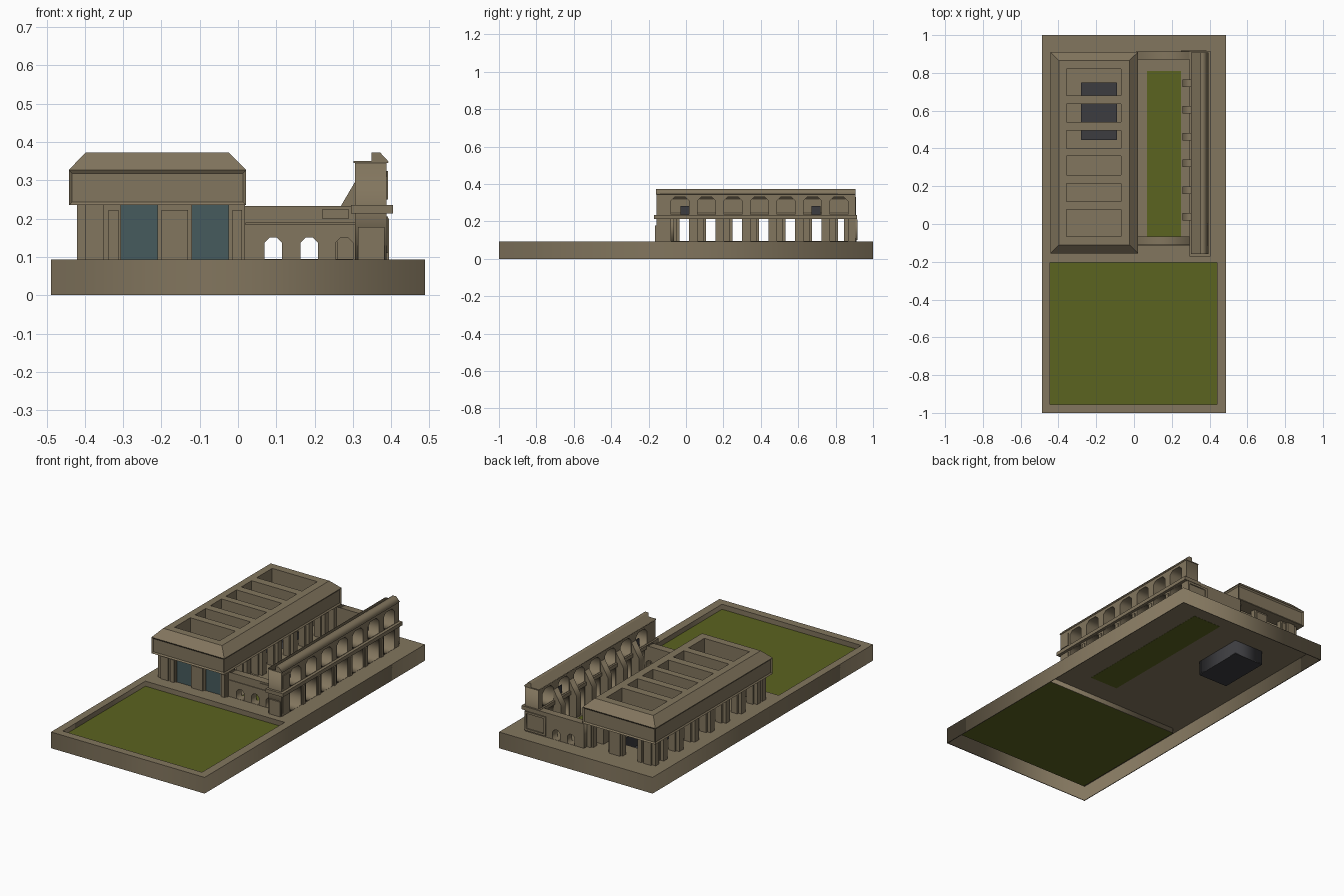
import bpy, bmesh
from mathutils import Vector

if "Cube" in bpy.data.objects:
    bpy.data.objects.remove(bpy.data.objects["Cube"])

def material(name, rgb):
    m = bpy.data.materials.new(name)
    m.diffuse_color = (*rgb, 1)
    m.use_nodes = True
    m.node_tree.nodes["Principled BSDF"].inputs["Base Color"].default_value = m.diffuse_color
    return m

STONE = material("tan stone", (0.225, 0.180, 0.112))
GRASS = material("green grass", (0.105, 0.125, 0.014))
GLASS = material("teal glass", (0.062, 0.105, 0.110))
DARK = material("dark grey", (0.045, 0.045, 0.050))
F = 0.093  # floor height

def finish(name, bm, mat):
    bmesh.ops.remove_doubles(bm, verts=bm.verts, dist=1e-5)
    bmesh.ops.recalc_face_normals(bm, faces=bm.faces)
    me = bpy.data.meshes.new(name)
    bm.to_mesh(me)
    bm.free()
    me.materials.clear()
    me.materials.append(mat)
    ob = bpy.data.objects.new(name, me)
    bpy.context.collection.objects.link(ob)
    return ob

def add_box(bm, x0, x1, y0, y1, z0, z1):
    r = bmesh.ops.create_cube(bm, size=1)
    for v in r["verts"]:
        v.co = Vector(((x0 + x1) / 2 + v.co.x * (x1 - x0),
                       (y0 + y1) / 2 + v.co.y * (y1 - y0),
                       (z0 + z1) / 2 + v.co.z * (z1 - z0)))

def boxes(name, items, mat=STONE):
    bm = bmesh.new()
    for b in items:
        add_box(bm, *b)
    return finish(name, bm, mat)

def panel(name, loops, plane, lo, hi, mat=STONE):
    """Flat sheet with holes: first loop is the outline, the rest are holes."""
    cu = bpy.data.curves.new(name, 'CURVE')
    cu.dimensions, cu.fill_mode, cu.extrude = '2D', 'BOTH', (hi - lo) / 2
    for lp in loops:
        s = cu.splines.new('POLY')
        s.points.add(len(lp) - 1)
        for p, (u, v) in zip(s.points, lp):
            p.co = (u, v, 0, 1)
        s.use_cyclic_u = True
    tmp = bpy.data.objects.new("tmp", cu)
    bpy.context.collection.objects.link(tmp)
    dg = bpy.context.evaluated_depsgraph_get()
    me = bpy.data.meshes.new_from_object(tmp.evaluated_get(dg))
    bm = bmesh.new()
    bm.from_mesh(me)
    bpy.data.objects.remove(tmp)
    bpy.data.meshes.remove(me)
    for v in bm.verts:
        a, b, c = v.co.x, v.co.y, v.co.z + (lo + hi) / 2
        v.co = {'xy': (a, b, c), 'xz': (a, c, b), 'yz': (c, a, b)}[plane]
    return finish(name, bm, mat)

def rect(u0, u1, v0, v1):
    return [(u0, v0), (u1, v0), (u1, v1), (u0, v1)]

def arch(u0, u1, v0, v1, c=0.014):
    return [(u0, v0), (u1, v0), (u1, v1 - c), (u1 - c, v1), (u0 + c, v1), (u0, v1 - c)]

# base: open underneath, with sunken lawn, courtyard grass and pit
outer = rect(-0.488, 0.488, -1, 1)
lawn = rect(-0.445, 0.44, -0.955, -0.205)
yard = rect(0.07, 0.25, -0.065, 0.81)
pit = rect(-0.28, -0.09, 0.445, 0.75)
panel("base_deck", [outer, lawn, yard, pit], 'xy', 0.087, F)
panel("base_skirt", [outer, rect(-0.484, 0.484, -0.996, 0.996)], 'xy', 0, 0.087)
panel("lawn_edge", [rect(-0.448, 0.443, -0.958, -0.202), lawn], 'xy', 0.058, 0.090)
boxes("front_lawn", [(-0.445, 0.44, -0.955, -0.205, 0.058, 0.064)], GRASS)
boxes("courtyard_grass", [(0.07, 0.25, -0.065, 0.81, 0.086, 0.092)], GRASS)
panel("pit_walls", [pit, rect(-0.277, -0.093, 0.448, 0.747)], 'xy', 0.008, 0.091, DARK)
boxes("pit_floor", [(-0.28, -0.09, 0.445, 0.75, 0.004, 0.009)], DARK)

# main hall roof: chamfered block with inset fascia, cut by six skylights
bm = bmesh.new()
rings = []
for x0, x1, y0, y1, z in [(-0.442, 0.021, -0.155, 0.91, 0.235),
                          (-0.442, 0.021, -0.155, 0.91, 0.327),
                          (-0.398, -0.025, -0.11, 0.865, 0.373)]:
    rings.append([bm.verts.new((x, y, z)) for x, y in rect(x0, x1, y0, y1)])
bm.faces.new(rings[0][::-1])
bm.faces.new(rings[2])
sides = []
for lo, hi in zip(rings, rings[1:]):
    for i in range(4):
        j = (i + 1) % 4
        f = bm.faces.new((lo[i], lo[j], hi[j], hi[i]))
        if lo is rings[0]:
            sides.append(f)
bm.normal_update()
bmesh.ops.inset_individual(bm, faces=sides, thickness=0.012, depth=-0.006)
roof = finish("hall_roof", bm, STONE)
lights = [(-0.066, 0.077), (0.12, 0.215), (0.26, 0.36), (0.40, 0.496), (0.54, 0.634), (0.68, 0.82)]
cutter = boxes("skylight_cutter", [(-0.357, -0.07, a, b, 0.2, 0.4) for a, b in lights])
cutter.hide_render = True
mod = roof.modifiers.new("skylights", 'BOOLEAN')
mod.operation, mod.object, mod.solver = 'DIFFERENCE', cutter, 'EXACT'
dg = bpy.context.evaluated_depsgraph_get()
cut = bpy.data.meshes.new_from_object(roof.evaluated_get(dg))
roof.modifiers.clear()
roof.data = cut
bpy.data.objects.remove(cutter)

# hall side piers, mirrored about the hall centre line
piers = []
for k in range(7):
    y = -0.065 + 0.1415 * k
    for x0, x1, w in [(-0.42, -0.40, 0.018), (-0.40, -0.36, 0.03)]:
        piers.append((x0, x1, y - w, y + w, F, 0.236))
        piers.append((-0.405 - x1, -0.405 - x0, y - w, y + w, F, 0.236))
boxes("hall_side_piers", piers)

# hall front and back walls with raised pilasters, and the front glass
for name, y0, y1, yp in [("front", -0.125, -0.095, -0.135), ("back", 0.845, 0.875, 0.885)]:
    items = [(-0.42, -0.305, y0, y1, F, 0.236), (-0.21, -0.12, y0, y1, F, 0.236),
             (-0.025, 0.018, y0, y1, F, 0.236)]
    for x0, x1, z in [(-0.398, -0.35, 0.235), (-0.338, -0.312, 0.222),
                      (-0.20, -0.13, 0.222), (-0.015, 0.01, 0.222)]:
        items.append((x0, x1, min(y0, yp), max(y1, yp), F, z))
    boxes("hall_" + name + "_wall", items)
boxes("hall_front_glass", [(-0.306, -0.209, -0.12, -0.10, F, 0.236),
                           (-0.121, -0.024, -0.12, -0.10, F, 0.236)], GLASS)

# entrance wall and back courtyard wall
doors = [arch(a, a + 0.046, F + 0.001, 0.151) for a in (0.069, 0.163, 0.254)]
panel("entrance_wall", [rect(0.01, 0.31, F - 0.002, 0.233)] + doors, 'xz', -0.11, -0.065)
panel("courtyard_back_wall", [rect(0.01, 0.385, F - 0.002, 0.233)] + doors[:2], 'xz', 0.87, 0.912)
boxes("entrance_wall_trim", [(0.02, 0.31, -0.114, -0.108, 0.184, 0.19),
                             (0.22, 0.29, -0.114, -0.108, 0.2, 0.224)])
panel("back_wall_frame", [rect(0.25, 0.385, 0.1, 0.21), rect(0.262, 0.373, 0.112, 0.198)],
      'xz', 0.911, 0.918)

# two-storey arcade wall
holes = []
for k in range(7):
    y = -0.08 + 0.1415 * k
    holes.append(rect(y, y + 0.096, F + 0.001, 0.213))
    holes.append(arch(y, y + 0.096, 0.237, 0.33, 0.02))
panel("arcade_wall", [rect(-0.158, 0.905, F - 0.002, 0.347)] + holes, 'yz', 0.305, 0.388)
cap = [(0.302, 0.345), (0.39, 0.345), (0.394, 0.348), (0.371, 0.373), (0.349, 0.373),
       (0.349, 0.35), (0.302, 0.35)]
panel("arcade_cap", [cap], 'xz', -0.16, 0.907)
boxes("arcade_ledge", [(0.295, 0.405, -0.172, 0.915, 0.214, 0.235)])

# arcade trim: pier strips and raised end panels
trim = [(0.387, 0.394, -0.08 + 0.1415 * k + 0.108, -0.08 + 0.1415 * k + 0.13, F, 0.2)
        for k in range(6)]
for z0, z1 in [(0.11, 0.205), (0.25, 0.325)]:
    trim.append((0.387, 0.392, -0.15, -0.09, z0, z1))
trim.append((0.313, 0.383, -0.165, -0.155, F, 0.178))
boxes("arcade_trim", trim)

# sloped buttresses on the courtyard side
for k in range(6):
    y = 0.038 + 0.1415 * k
    panel("buttress", [[(0.258, F), (0.308, F), (0.308, 0.30), (0.258, 0.215)]],
          'xz', y - 0.02, y + 0.02)

# small dark panes in two upper bays
boxes("dark_panes", [(0.318, 0.324, a, a + 0.05, 0.237, 0.283) for a in (-0.03, 0.67)], DARK)
